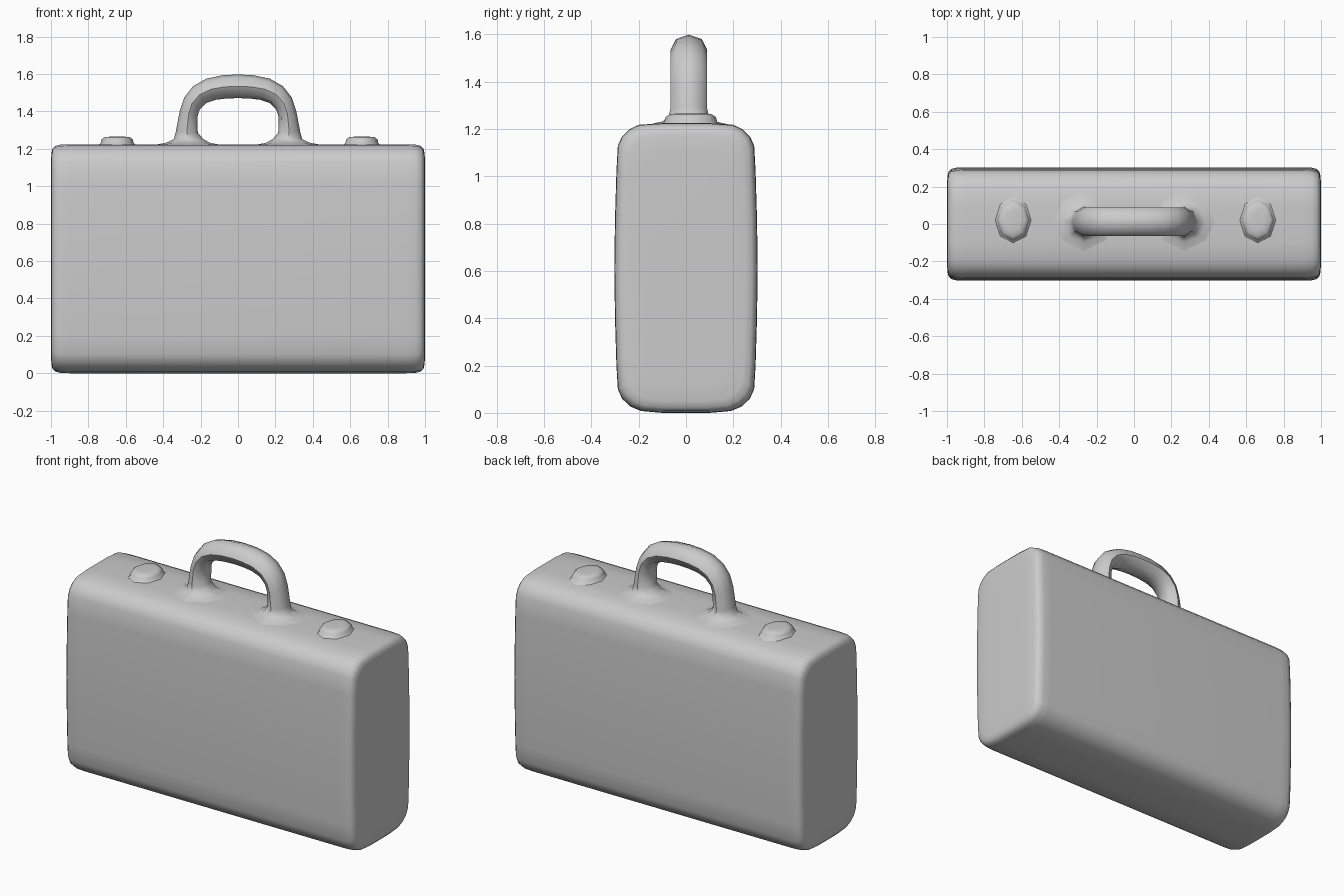
import bpy, bmesh, math

if "Cube" in bpy.data.objects:
    bpy.data.objects.remove(bpy.data.objects["Cube"])


def loft(name, rings, cap_start=True, cap_end=True):
    """Skin a list of equal-length closed rings into a smooth object."""
    bm = bmesh.new()
    vs = [[bm.verts.new(p) for p in ring] for ring in rings]
    n = len(vs[0])
    for a, b in zip(vs, vs[1:]):
        for i in range(n):
            bm.faces.new((a[i], a[(i + 1) % n], b[(i + 1) % n], b[i]))
    if cap_start:
        bm.faces.new(vs[0])
    if cap_end:
        bm.faces.new(vs[-1])
    bmesh.ops.recalc_face_normals(bm, faces=bm.faces)
    mesh = bpy.data.meshes.new(name)
    bm.to_mesh(mesh)
    bm.free()
    obj = bpy.data.objects.new(name, mesh)
    bpy.context.collection.objects.link(obj)
    bpy.ops.object.select_all(action='DESELECT')
    obj.select_set(True)
    bpy.context.view_layer.objects.active = obj
    bpy.ops.object.shade_smooth_by_angle(angle=math.radians(50))
    return obj


# Case body: bulged, rounded section swept along x with softened ends
half = [(0.10, 0.0), (0.19, 0.008), (0.235, 0.027), (0.27, 0.06), (0.288, 0.10),
        (0.294, 0.2), (0.30, 0.4), (0.303, 0.61), (0.30, 0.82), (0.294, 1.02),
        (0.288, 1.13), (0.27, 1.168), (0.24, 1.198), (0.20, 1.217), (0.10, 1.224)]
section = half + [(-y, z) for y, z in reversed(half)]
MID = 0.612


def body_ring(x, inset):
    sy, sz = 1 - inset / 0.30, 1 - inset / MID
    return [(x, y * sy, MID + (z - MID) * sz) for y, z in section]


ends = [(1.0, 0.12), (0.998, 0.05), (0.992, 0.024), (0.978, 0.009),
        (0.95, 0.002), (0.90, 0.0)]
stations = [(-x, d) for x, d in ends] + list(reversed(ends))
loft("case_body", [body_ring(x, d) for x, d in stations])

# Handle: eight-sided tube given by outer and inner edge points, mirrored in x
HY = 0.012
edges = [  # outer x, z, inner x, z, half depth
    (-0.46, 1.219, -0.08, 1.219, 0.165),
    (-0.385, 1.232, -0.15, 1.232, 0.11),
    (-0.343, 1.252, -0.185, 1.252, 0.086),
    (-0.333, 1.29, -0.215, 1.285, 0.077),
    (-0.312, 1.40, -0.217, 1.37, 0.077),
    (-0.287, 1.475, -0.205, 1.41, 0.077),
    (-0.24, 1.535, -0.17, 1.445, 0.077),
    (-0.17, 1.575, -0.12, 1.462, 0.077),
    (-0.085, 1.593, -0.06, 1.469, 0.077),
    (0.0, 1.598, 0.0, 1.471, 0.077)]
edges += [(-ox, oz, -ix, iz, w) for ox, oz, ix, iz, w in reversed(edges[:-1])]


def tube_ring(ox, oz, ix, iz, w):
    ring = []
    for k in range(8):
        a = k * math.pi / 4
        c, s = math.cos(a) / 2, math.sin(a)
        ring.append(((ox + ix) / 2 + (ox - ix) * c, HY + w * s,
                     (oz + iz) / 2 + (oz - iz) * c))
    return ring


loft("carry_handle", [tube_ring(*e) for e in edges])


# Latch buttons: low eight-sided domes beside the handle
def latch(name, cx):
    rings = []
    for rx, ry, z in [(0.105, 0.13, 1.219), (0.088, 0.112, 1.229),
                      (0.084, 0.106, 1.25), (0.068, 0.088, 1.262), (0.04, 0.055, 1.265)]:
        rings.append([(cx + rx * math.cos(k * math.pi / 4),
                       0.02 + ry * math.sin(k * math.pi / 4), z) for k in range(8)])
    loft(name, rings)


latch("latch_left", -0.646)
latch("latch_right", 0.662)
